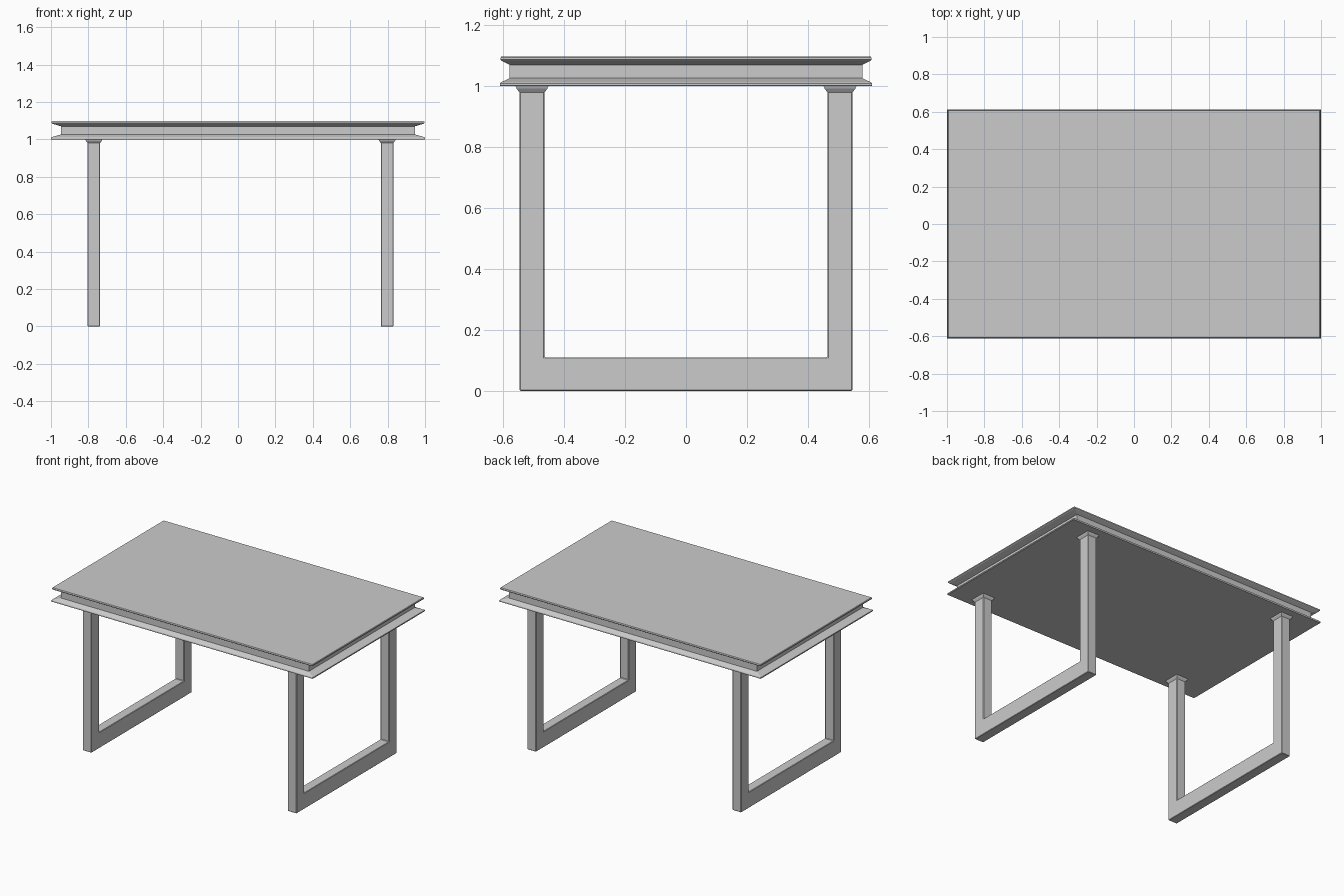
import bpy, bmesh

if "Cube" in bpy.data.objects:
    bpy.data.objects.remove(bpy.data.objects["Cube"])


def new_object(name, bm):
    bmesh.ops.recalc_face_normals(bm, faces=bm.faces)
    mesh = bpy.data.meshes.new(name)
    bm.to_mesh(mesh)
    bm.free()
    obj = bpy.data.objects.new(name, mesh)
    bpy.context.collection.objects.link(obj)
    return obj


def stack_rings(name, rings):
    """Solid from stacked rectangles: (x0, x1, y0, y1, z)."""
    bm = bmesh.new()
    loops = [[bm.verts.new(p) for p in
              ((x0, y0, z), (x1, y0, z), (x1, y1, z), (x0, y1, z))]
             for x0, x1, y0, y1, z in rings]
    for a, b in zip(loops, loops[1:]):
        for i in range(4):
            j = (i + 1) % 4
            bm.faces.new((a[i], a[j], b[j], b[i]))
    bm.faces.new(loops[0])
    bm.faces.new(loops[-1])
    return new_object(name, bm)


# Tabletop: two slabs with a recessed waist, as (scale, height)
profile = [(0.998, 1.0), (1.0, 1.002), (1.0, 1.009), (0.997, 1.012),
           (0.947, 1.026), (0.947, 1.07), (0.99, 1.083), (0.996, 1.087),
           (0.996, 1.094), (0.993, 1.097)]
stack_rings("tabletop", [(-s, s, -0.611 * s, 0.611 * s, z) for s, z in profile])


# U-shaped leg frame, side outline extruded along x
def leg_frame(name, cx, half=0.0335):
    outer, inner = 0.547, 0.464
    outline = [(-outer, 0.0), (outer, 0.0), (outer, 1.001), (inner, 1.001),
               (inner, 0.11), (-inner, 0.11), (-inner, 1.001), (-outer, 1.001)]
    bm = bmesh.new()
    face = bm.faces.new([bm.verts.new((cx - half, y, z)) for y, z in outline])
    new = bmesh.ops.extrude_face_region(bm, geom=[face])["geom"]
    bmesh.ops.translate(bm, vec=(2 * half, 0, 0),
                        verts=[v for v in new if isinstance(v, bmesh.types.BMVert)])
    obj = new_object(name, bm)
    bevel = obj.modifiers.new("soft_edges", 'BEVEL')
    bevel.width = 0.003
    bevel.segments = 1


# Flared collar where a leg meets the tabletop
def collar(name, cx, cy):
    hx, hy = 0.0335, 0.0415
    stack_rings(name, [(cx - hx - f, cx + hx + f, cy - hy - f, cy + hy + f, z)
                       for f, z in ((0.0, 0.98), (0.009, 0.992), (0.0125, 1.001))])


for side, cx in (("left", -0.771), ("right", 0.797)):
    leg_frame(side + "_leg_frame", cx)
    for end, cy in (("front", -0.5055), ("back", 0.5055)):
        collar(f"{side}_{end}_collar", cx, cy)
